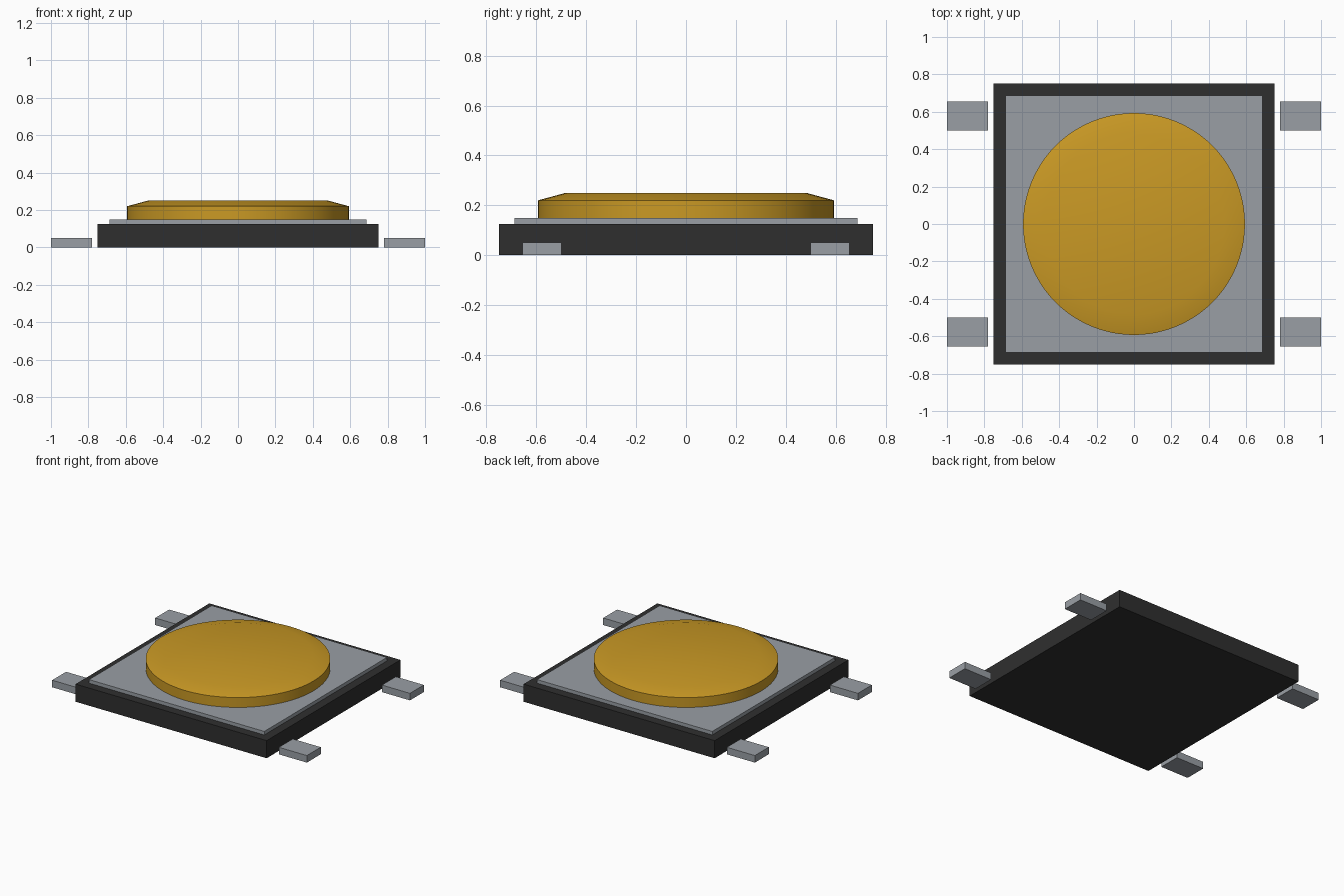
import bpy, bmesh, math

default = bpy.data.objects.get("Cube")
if default:
    bpy.data.objects.remove(default, do_unlink=True)


def material(name, rgb, metallic=0.0):
    mat = bpy.data.materials.new(name)
    mat.use_nodes = True
    colour = (*rgb, 1.0)
    mat.diffuse_color = colour
    mat.node_tree.nodes["Principled BSDF"].inputs["Base Color"].default_value = colour
    return mat


def add_object(name, bm, mat):
    bmesh.ops.recalc_face_normals(bm, faces=bm.faces)
    mesh = bpy.data.meshes.new(name)
    bm.to_mesh(mesh)
    bm.free()
    mesh.materials.append(mat)
    obj = bpy.data.objects.new(name, mesh)
    bpy.context.collection.objects.link(obj)
    return obj


def box(name, low, high, mat):
    bm = bmesh.new()
    bmesh.ops.create_cube(bm, size=1.0)
    for v in bm.verts:
        v.co = [(a + b) / 2 + c * (b - a) for a, b, c in zip(low, high, v.co)]
    return add_object(name, bm, mat)


def turned(name, profile, segments, mat):
    """Closed disc-like solid from (radius, height) rings, bottom to top."""
    bm = bmesh.new()
    rings = []
    for radius, z in profile:
        angles = [2 * math.pi * i / segments for i in range(segments)]
        rings.append([bm.verts.new((radius * math.cos(a), radius * math.sin(a), z))
                      for a in angles])
    for lower, upper in zip(rings, rings[1:]):
        for i in range(segments):
            j = (i + 1) % segments
            bm.faces.new((lower[i], lower[j], upper[j], upper[i]))
    bm.faces.new(rings[0][::-1])
    bm.faces.new(rings[-1])
    return add_object(name, bm, mat)


black = material("black plastic", (0.028, 0.028, 0.028))
grey = material("grey metal", (0.32, 0.345, 0.375))
gold = material("amber button", (0.59, 0.32, 0.018))

# Housing and cover plate
box("housing", (-0.75, -0.75, 0), (0.75, 0.75, 0.125), black)
box("cover_plate", (-0.688, -0.688, 0.125), (0.688, 0.688, 0.15), grey)

# Round button with a shallow sloped rim
button = turned("button", [(0.593, 0.15), (0.593, 0.22), (0.482, 0.25)], 96, gold)
bpy.ops.object.select_all(action="DESELECT")
button.select_set(True)
bpy.context.view_layer.objects.active = button
bpy.ops.object.shade_smooth_by_angle(angle=math.radians(30))

# Four contact pads, standing just clear of the housing
for x_name, sx in (("left", 1), ("right", -1)):
    for y_name, sy in (("front", -1), ("back", 1)):
        xs = sorted((sx * 0.78, sx * 1.0))
        ys = sorted((sy * 0.5, sy * 0.656))
        box(f"{y_name}_{x_name}_pad", (xs[0], ys[0], 0), (xs[1], ys[1], 0.05), grey)
